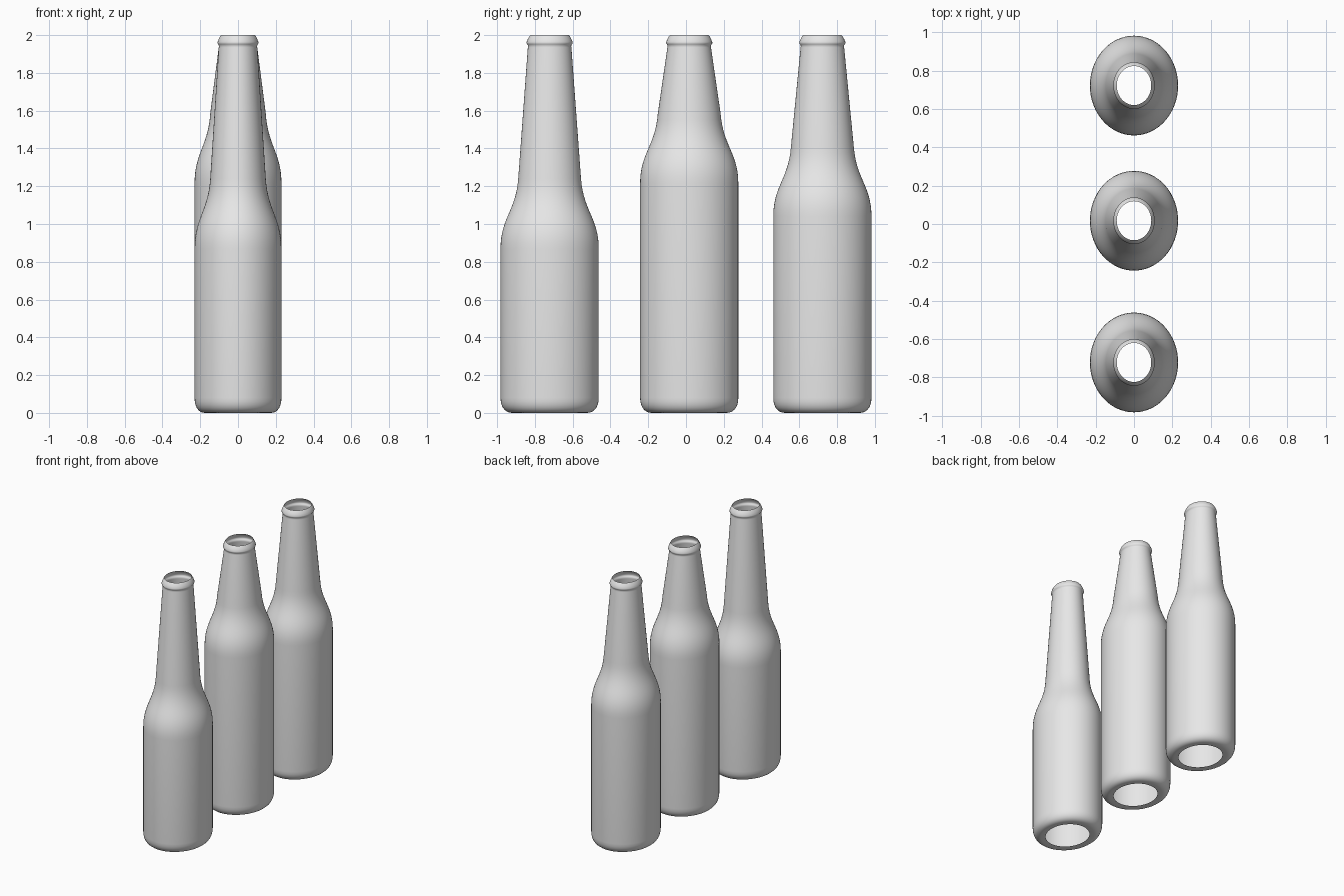
import bpy
import bmesh
from math import cos, sin, tau
from mathutils import Vector
from mathutils.geometry import interpolate_bezier

cube = bpy.data.objects.get("Cube")
if cube:
    bpy.data.objects.remove(cube, do_unlink=True)

SIDES = 64
HALF_WIDTH, HALF_DEPTH = 0.23, 0.26     # oval body

grey = bpy.data.materials.new("light grey")
grey.use_nodes = True
grey.diffuse_color = (0.8, 0.8, 0.8, 1)
grey.node_tree.nodes["Principled BSDF"].inputs["Base Color"].default_value = (0.8, 0.8, 0.8, 1)


def curve(a, b, c, d, steps):
    """Bezier piece of the profile as (radius, height) pairs."""
    pts = interpolate_bezier(Vector(a), Vector(b), Vector(c), Vector(d), steps)
    return [(p[0], p[1]) for p in pts]


def bottle_profile(rise):
    """Bottom opening to lip; rise lifts the shoulder and shortens the neck."""
    base = [(0.145, 0.003)] + curve((0.175, 0), (0.208, 0), (0.23, 0.03), (0.23, 0.08), 8)
    shoulder = curve((0.23, 0.87 + rise), (0.23, 1.03 + rise),
                     (0.158, 1.07 + rise), (0.147, 1.24 + rise), 16)
    neck = [(0.102, 1.935)]
    lip = [(0.101, 1.943), (0.104, 1.95), (0.108, 1.956), (0.108, 1.963),
           (0.103, 1.977), (0.096, 1.992), (0.09, 2.0)]
    return base + shoulder + neck + lip


def make_bottle(name, y, rise):
    """Thin open shell turned around the upright axis and stretched in depth."""
    bm = bmesh.new()
    rings = []
    for radius, z in bottle_profile(rise):
        depth = radius * HALF_DEPTH / HALF_WIDTH
        rings.append([bm.verts.new((radius * cos(tau * i / SIDES),
                                    depth * sin(tau * i / SIDES), z))
                      for i in range(SIDES)])
    for low, high in zip(rings, rings[1:]):
        for i in range(SIDES):
            j = (i + 1) % SIDES
            bm.faces.new((low[i], low[j], high[j], high[i])).smooth = True
    mesh = bpy.data.meshes.new(name)
    bm.to_mesh(mesh)
    bm.free()
    mesh.materials.append(grey)
    bottle = bpy.data.objects.new(name, mesh)
    bottle.location.y = y
    bpy.context.collection.objects.link(bottle)


# Three bottles in a row, each with its own shoulder height
make_bottle("front_bottle", -0.722, 0)
make_bottle("middle_bottle", 0.017, 0.345)
make_bottle("back_bottle", 0.722, 0.17)
